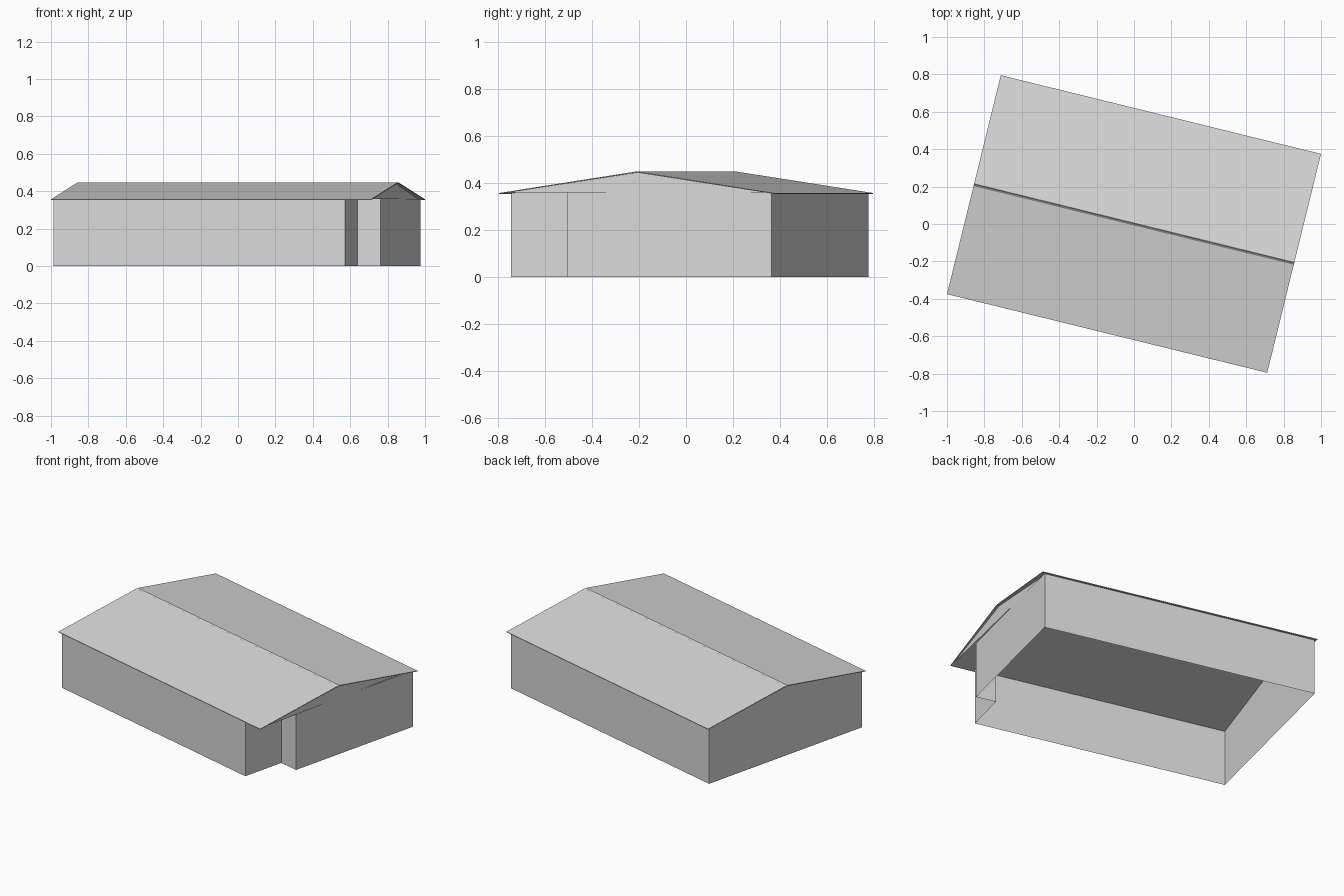
import bpy, bmesh, math

if "Cube" in bpy.data.objects:
    bpy.data.objects.remove(bpy.data.objects["Cube"], do_unlink=True)

grey = bpy.data.materials.new("light_grey")
grey.use_nodes = True
grey.diffuse_color = (0.69, 0.69, 0.69, 1)
grey.node_tree.nodes["Principled BSDF"].inputs["Base Color"].default_value = (0.69, 0.69, 0.69, 1)

TURN = -math.radians(13.8)       # the whole building is turned on its plot
ROOF_X, ROOF_Y = 0.8815, 0.6025  # half length and half width of the roof
EAVE, RIDGE, SKIN = 0.357, 0.448, 0.004
LEFT, RIGHT, SIDE = -0.871, 0.861, 0.586
PORCH_X, PORCH_Y = 0.733, -0.31  # inner corner of the recessed porch
WALL_TOP = 0.358


def add_object(name, bm):
    mesh = bpy.data.meshes.new(name)
    bm.to_mesh(mesh)
    bm.free()
    mesh.materials.append(grey)
    obj = bpy.data.objects.new(name, mesh)
    obj.rotation_euler.z = TURN
    bpy.context.collection.objects.link(obj)
    return obj


def polygon(bm, points):
    return bm.faces.new([bm.verts.new(p) for p in points])


# Outer walls, open inside and below, with a recess at one front corner
footprint = [(LEFT, -SIDE), (PORCH_X, -SIDE), (PORCH_X, PORCH_Y),
             (RIGHT, PORCH_Y), (RIGHT, SIDE), (LEFT, SIDE)]
bm = bmesh.new()
for (ax, ay), (bx, by) in zip(footprint, footprint[1:] + footprint[:1]):
    polygon(bm, [(ax, ay, 0), (bx, by, 0), (bx, by, WALL_TOP), (ax, ay, WALL_TOP)])
bmesh.ops.remove_doubles(bm, verts=bm.verts, dist=0.0005)
add_object("outer_walls", bm)

# Gable triangles at both ends; the one over the porch leans out at the front
for name, front_x, back_x, d in (("right_gable", LEFT, LEFT, -1),
                                 ("left_gable", 0.876, 0.853, 1)):
    bm = bmesh.new()
    corners = [(front_x, -SIDE, WALL_TOP), (back_x, SIDE, WALL_TOP)][::d]
    polygon(bm, corners + [((front_x + back_x) / 2, 0, RIDGE - SKIN)])
    add_object(name, bm)

# Two thin roof slabs meeting at the ridge
for name, side in (("front_roof", -1), ("back_roof", 1)):
    profile = [(ROOF_Y, EAVE), (0.005, RIDGE), (0, RIDGE - SKIN), (ROOF_Y, EAVE - SKIN)]
    bm = bmesh.new()
    end = polygon(bm, [(-ROOF_X, y * side, z) for y, z in profile])
    sweep = bmesh.ops.extrude_face_region(bm, geom=[end], use_keep_orig=True)
    moved = [v for v in sweep["geom"] if isinstance(v, bmesh.types.BMVert)]
    bmesh.ops.translate(bm, verts=moved, vec=(2 * ROOF_X, 0, 0))
    bmesh.ops.recalc_face_normals(bm, faces=bm.faces)
    add_object(name, bm)
